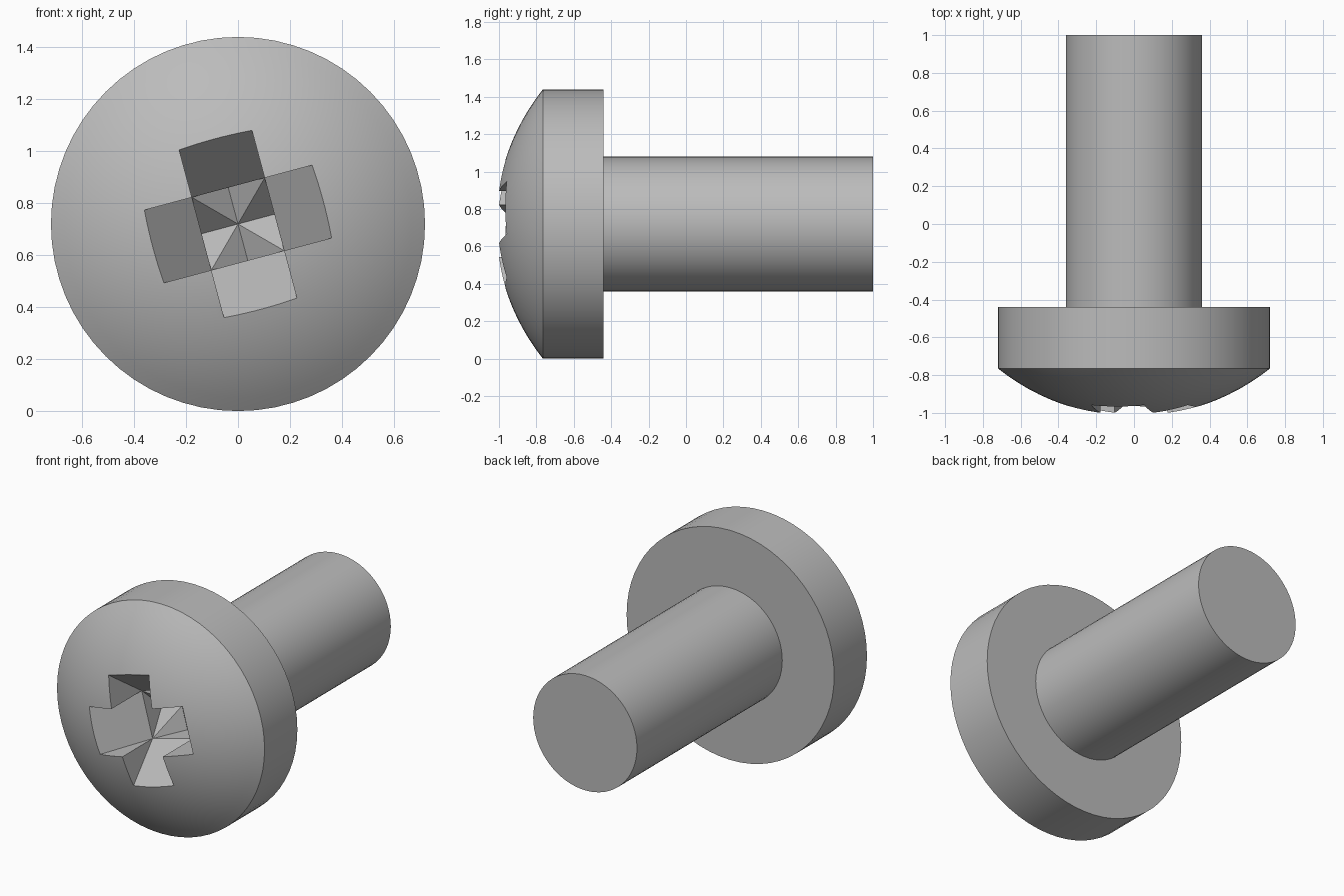
import bpy, bmesh, math
from mathutils import Matrix, Vector

default = bpy.data.objects.get("Cube")
if default:
    bpy.data.objects.remove(default, do_unlink=True)

AXIS_Z = 0.72          # height of the screw axis
SEGMENTS = 64

metal = bpy.data.materials.new("grey_metal")
metal.use_nodes = True
colour = (0.5, 0.5, 0.5, 1)
metal.diffuse_color = colour
metal.node_tree.nodes["Principled BSDF"].inputs["Base Color"].default_value = colour


def finish(bm, name):
    """Turn a bmesh into an object in the scene."""
    bmesh.ops.remove_doubles(bm, verts=bm.verts, dist=1e-5)
    bmesh.ops.recalc_face_normals(bm, faces=bm.faces)
    mesh = bpy.data.meshes.new(name)
    bm.to_mesh(mesh)
    bm.free()
    mesh.materials.append(metal)
    obj = bpy.data.objects.new(name, mesh)
    obj.location.z = AXIS_Z
    bpy.context.collection.objects.link(obj)
    return obj


def lathe(name, profile):
    """Revolve (radius, y) points around the y axis."""
    bm = bmesh.new()
    verts = [bm.verts.new((r, y, 0)) for r, y in profile]
    edges = [bm.edges.new(pair) for pair in zip(verts, verts[1:])]
    bmesh.ops.spin(bm, geom=verts + edges, cent=(0, 0, 0), axis=(0, 1, 0),
                   angle=math.tau, steps=SEGMENTS, use_duplicate=False)
    return finish(bm, name)


def smooth(obj):
    bpy.ops.object.select_all(action="DESELECT")
    obj.select_set(True)
    bpy.context.view_layer.objects.active = obj
    bpy.ops.object.shade_smooth_by_angle(angle=math.radians(25))


# Domed head: spherical front, straight rim, flat back
HEAD_R, RIM_Y, BACK_Y = 0.72, -0.765, -0.44
DOME_R, DOME_Y = 1.149, 0.131
rim_angle = math.asin(HEAD_R / DOME_R)
steps = 12
dome = [(DOME_R * math.sin(rim_angle * i / steps),
         DOME_Y - DOME_R * math.cos(rim_angle * i / steps)) for i in range(steps)]
head = lathe("head", dome + [(HEAD_R, RIM_Y), (HEAD_R, BACK_Y), (0, BACK_Y)])

# Plain shaft
shaft = lathe("shaft", [(0, BACK_Y - 0.02), (0.36, BACK_Y - 0.02), (0.36, 1), (0, 1)])

# Cross recess cutter: four sloping arms and a floor of crossed V grooves
HALF, REACH = 0.145, 0.438
TOP_Y, ARM_Y, FLOOR_Y = -1.1, -0.70, -0.555
bm = bmesh.new()
centre = bm.verts.new((0, FLOOR_Y, 0))
outline = []
for quarter in range(4):
    turn = Matrix.Rotation(math.radians(-15 + 90 * quarter), 3, "Y")

    def vert(x, y, z):
        return bm.verts.new(turn @ Vector((x, y, z)))

    mid = vert(0, FLOOR_Y, HALF)
    sides = []
    for s in (-1, 1):
        outer = vert(s * HALF, TOP_Y, REACH)
        top = vert(s * HALF, TOP_Y, HALF)
        deep = vert(s * HALF, ARM_Y, HALF)
        bm.faces.new((outer, top, deep))       # arm side wall
        bm.faces.new((centre, mid, deep))      # groove floor
        sides.append((outer, top, deep))
    (o1, t1, d1), (o2, t2, d2) = sides
    bm.faces.new((o1, o2, d2, d1))             # sloping arm end
    bm.faces.new((d1, mid, d2))                # groove end
    bm.faces.new((o1, o2, t2, t1))             # arm lid
    outline.append(t1)
bm.faces.new(outline)                          # centre lid
cutter = finish(bm, "recess_cutter")
cutter.hide_render = True

# Cut the recess into the head
cut = head.modifiers.new("cross_recess", "BOOLEAN")
cut.operation = "DIFFERENCE"
cut.solver = "EXACT"
cut.object = cutter
bpy.ops.object.select_all(action="DESELECT")
head.select_set(True)
bpy.context.view_layer.objects.active = head
bpy.ops.object.modifier_apply(modifier=cut.name)
bpy.data.objects.remove(cutter, do_unlink=True)

for part in (head, shaft):
    smooth(part)
